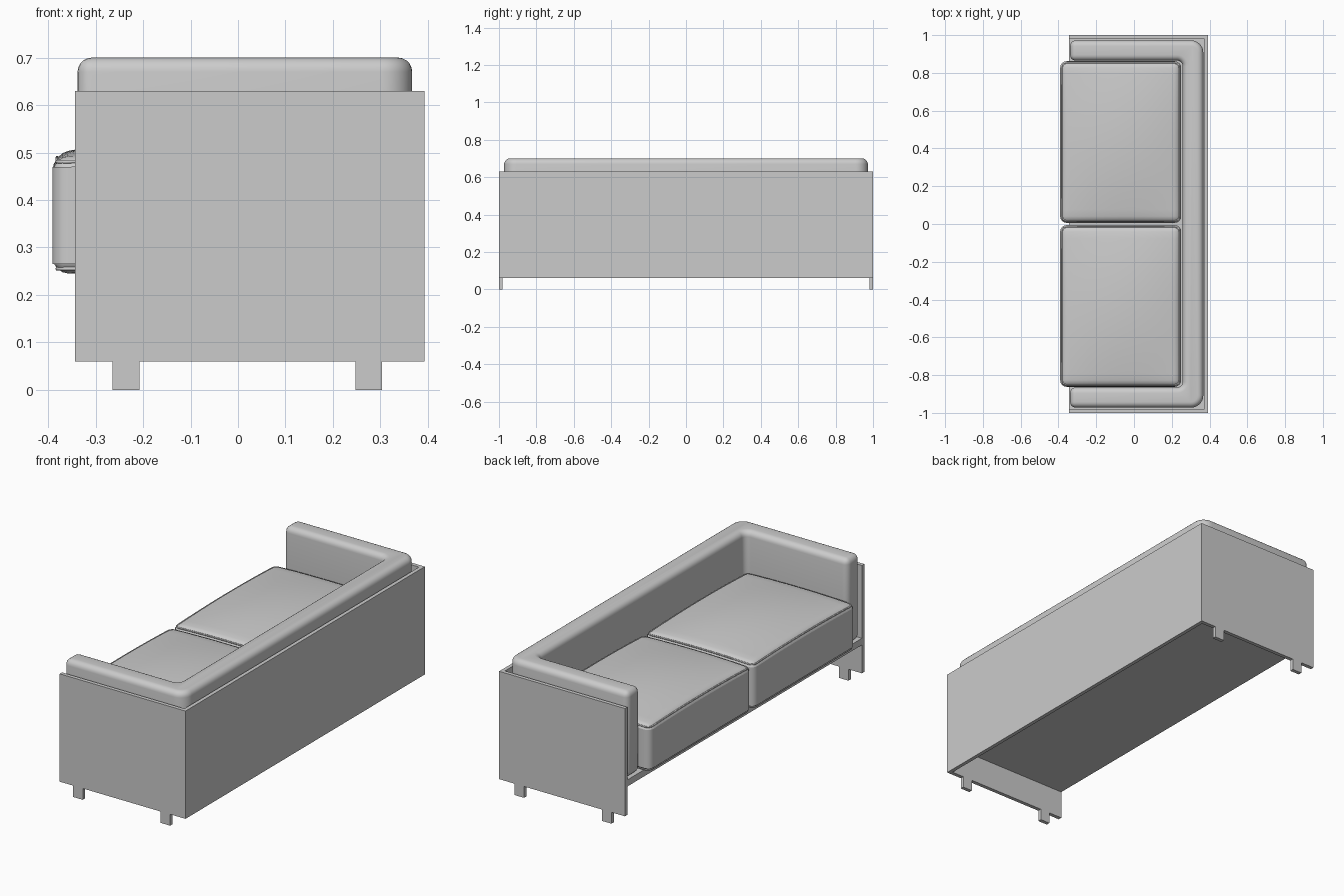
import bpy, bmesh, math

if "Cube" in bpy.data.objects:
    bpy.data.objects.remove(bpy.data.objects["Cube"])


def finish(name, bm, smooth=False):
    bmesh.ops.recalc_face_normals(bm, faces=bm.faces[:])
    me = bpy.data.meshes.new(name)
    bm.to_mesh(me)
    bm.free()
    ob = bpy.data.objects.new(name, me)
    bpy.context.collection.objects.link(ob)
    if smooth:
        bpy.ops.object.select_all(action='DESELECT')
        ob.select_set(True)
        bpy.context.view_layer.objects.active = ob
        bpy.ops.object.shade_smooth_by_angle(angle=math.radians(40))
    return ob


def box_bm(lo, hi):
    bm = bmesh.new()
    bmesh.ops.create_cube(bm, size=1)
    for v in bm.verts:
        v.co = [(a + b) / 2 + c * (b - a) for a, b, c in zip(lo, hi, v.co)]
    return bm


def box(name, lo, hi):
    return finish(name, box_bm(lo, hi))


def round_edges(bm, radius, segments=5):
    edges = [e for e in bm.edges if e.calc_face_angle(0) > math.radians(50)]
    bmesh.ops.bevel(bm, geom=edges, offset=radius, segments=segments,
                    profile=0.5, affect='EDGES')


def arc(cx, cy, r, a0, a1, n=8):
    return [(cx + r * math.cos(math.radians(a0 + (a1 - a0) * i / n)),
             cy + r * math.sin(math.radians(a0 + (a1 - a0) * i / n)))
            for i in range(n + 1)]


# Outer shell: back panel, two side panels, base board and flat feet
XF, XB, T = -0.343, 0.393, 0.02
box("back_panel", (XB - T, -1 + T, 0.06), (XB, 1 - T, 0.63))
box("base_board", (XF, -1 + T, 0.21), (XB - T, 1 - T, 0.245))
for s, side in ((-1, "right"), (1, "left")):
    y0, y1 = sorted((s * (1 - T), s))
    box(side + "_side_panel", (XF, y0, 0.06), (XB, y1, 0.63))
    for x, end in ((-0.264, "front"), (0.247, "back")):
        box(f"{side}_{end}_foot", (x, y0, 0), (x + 0.056, y1, 0.06))

# Wraparound arm and back cushion: U-shaped outline, extruded and rounded
xf, xo, yo, xi, yi = -0.338, 0.367, 0.972, 0.258, 0.865
ro, ri = 0.065, 0.03
outline = [(xf, -yo)]
outline += arc(xo - ro, -yo + ro, ro, -90, 0)
outline += arc(xo - ro, yo - ro, ro, 0, 90)
outline += [(xf, yo), (xf, yi)]
outline += arc(xi - ri, yi - ri, ri, 90, 0)
outline += arc(xi - ri, -yi + ri, ri, 0, -90)
outline += [(xf, -yi)]
bm = bmesh.new()
face = bm.faces.new([bm.verts.new((x, y, 0.245)) for x, y in outline])
ext = bmesh.ops.extrude_face_region(bm, geom=[face], use_keep_orig=True)
for g in ext["geom"]:
    if isinstance(g, bmesh.types.BMVert):
        g.co.z = 0.70
bmesh.ops.recalc_face_normals(bm, faces=bm.faces[:])
round_edges(bm, 0.03)
finish("arm_and_back_cushion", bm, True)

# Seat cushions: rounded boxes with a crowned top and piping on the edges
X0, X1, Z0, Z1, R = -0.391, 0.25, 0.245, 0.487, 0.035
HX, HY = (X1 - X0) / 2, 0.428
CX = (X0 + X1) / 2


def crown(x, y, z):
    u, v = x / HX, y / HY
    t = (z - Z0) / (Z1 - Z0)
    return 0.042 * t * (1 - 0.75 * u * u) * (1 - 0.8 * v * v)


for s, side in ((-1, "right"), (1, "left")):
    cy = s * 0.434
    bm = box_bm((-HX, -HY, Z0), (HX, HY, Z1))
    bmesh.ops.subdivide_edges(bm, edges=bm.edges[:], cuts=11, use_grid_fill=True)
    round_edges(bm, R, 4)
    for v in bm.verts:
        x, y, z = v.co
        v.co = (x + CX, y + cy, z + crown(x, y, z))
    finish(side + "_seat_cushion", bm, True)

    ins = R * 0.29
    hx, hy, rc = HX - ins, HY - ins, 0.025
    path = []
    for sx, sy, a in ((1, 1, 0), (-1, 1, 90), (-1, -1, 180), (1, -1, 270)):
        path += arc(sx * (hx - rc), sy * (hy - rc), rc, a, a + 90, 5)
        # straight run to the next corner
        nx, ny = (-sx, sy) if a in (0, 180) else (sx, -sy)
        for k in range(1, 8):
            f = k / 8
            if a in (0, 180):
                path.append(((hx - rc) * sx * (1 - 2 * f), sy * hy))
            else:
                path.append((sx * hx, (hy - rc) * sy * (1 - 2 * f)))
    for z, lvl in ((Z1 - ins, "top"), (Z0 + ins, "bottom")):
        cu = bpy.data.curves.new(f"{side}_{lvl}_piping", 'CURVE')
        cu.dimensions = '3D'
        cu.bevel_depth = 0.004
        cu.bevel_resolution = 1
        sp = cu.splines.new('POLY')
        sp.points.add(len(path) - 1)
        sp.use_cyclic_u = True
        for p, (x, y) in zip(sp.points, path):
            p.co = (x + CX, y + cy, z + crown(x, y, z), 1)
        bpy.context.collection.objects.link(bpy.data.objects.new(cu.name, cu))
